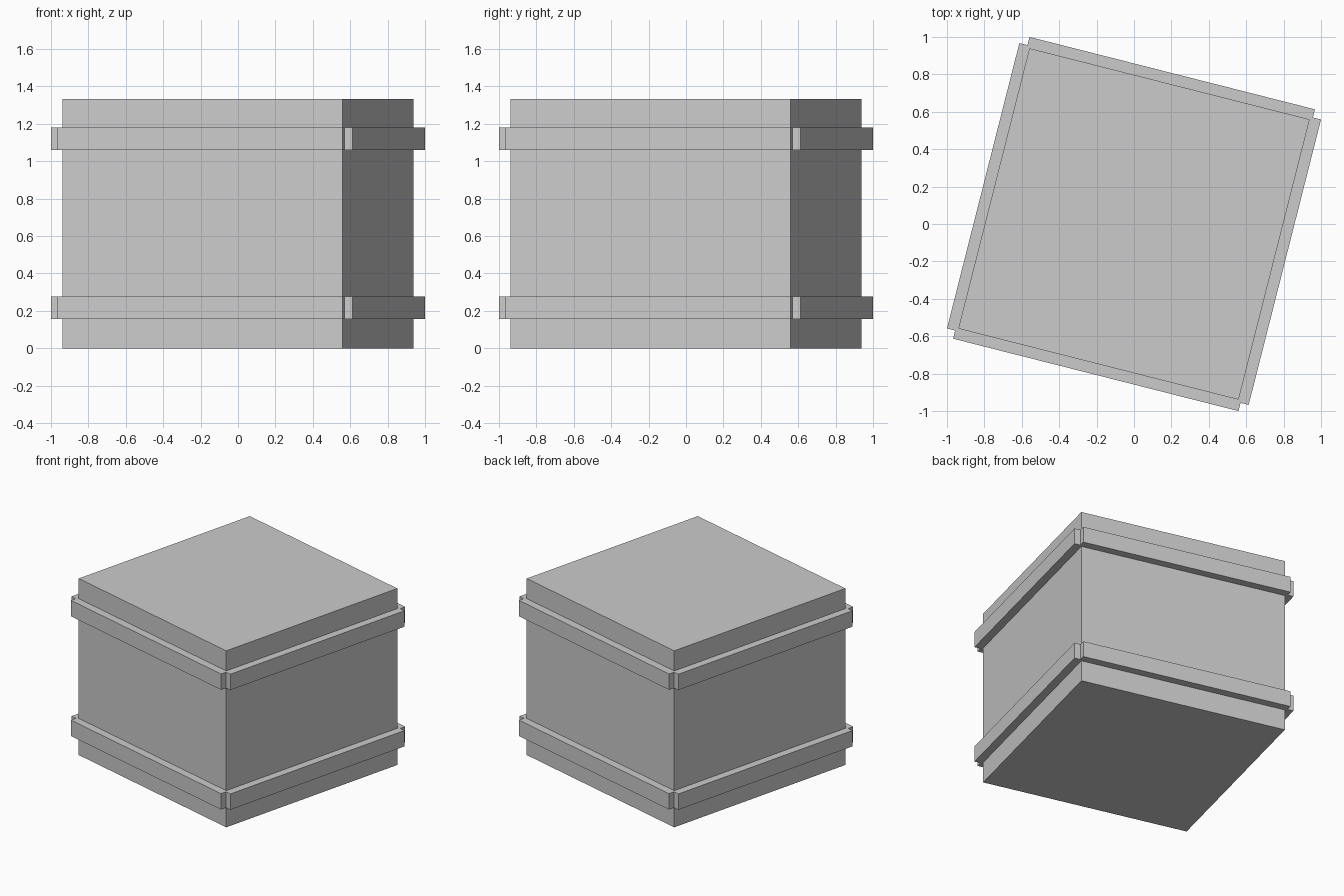
import bpy
import math
from mathutils import Matrix

default = bpy.data.objects.get("Cube")
if default:
    bpy.data.objects.remove(default, do_unlink=True)

TURN = math.radians(-14.23)   # whole crate is turned about z
HALF = 0.773                  # half width of the body
OUT = 0.832                   # outer face of the bands
REACH = 0.787                 # half length of each band
HEIGHT = 1.333

grey = bpy.data.materials.new("plain grey")
grey.use_nodes = True
colour = (0.6, 0.6, 0.6, 1)
grey.diffuse_color = colour
grey.node_tree.nodes["Principled BSDF"].inputs["Base Color"].default_value = colour


def block(name, size, centre, angle):
    """Box of a given size, placed locally and then turned about z."""
    bpy.ops.mesh.primitive_cube_add(size=1)
    ob = bpy.context.object
    ob.name = ob.data.name = name
    ob.data.transform(Matrix.Diagonal((*size, 1)))
    ob.data.transform(Matrix.Translation(centre))
    ob.rotation_euler.z = angle
    ob.data.materials.append(grey)
    return ob


# Body
block("crate_body", (2 * HALF, 2 * HALF, HEIGHT), (0, 0, HEIGHT / 2), TURN)

# Raised bands: one strip per side, leaving a small notch at each corner
thick = OUT - HALF
sides = ("front", "left", "back", "right")
for level, z in (("lower", 0.217), ("upper", 1.121)):
    for i, side in enumerate(sides):
        block(f"{level}_band_{side}", (2 * REACH, thick, 0.12),
              (0, -(HALF + OUT) / 2, z), TURN + i * math.pi / 2)
